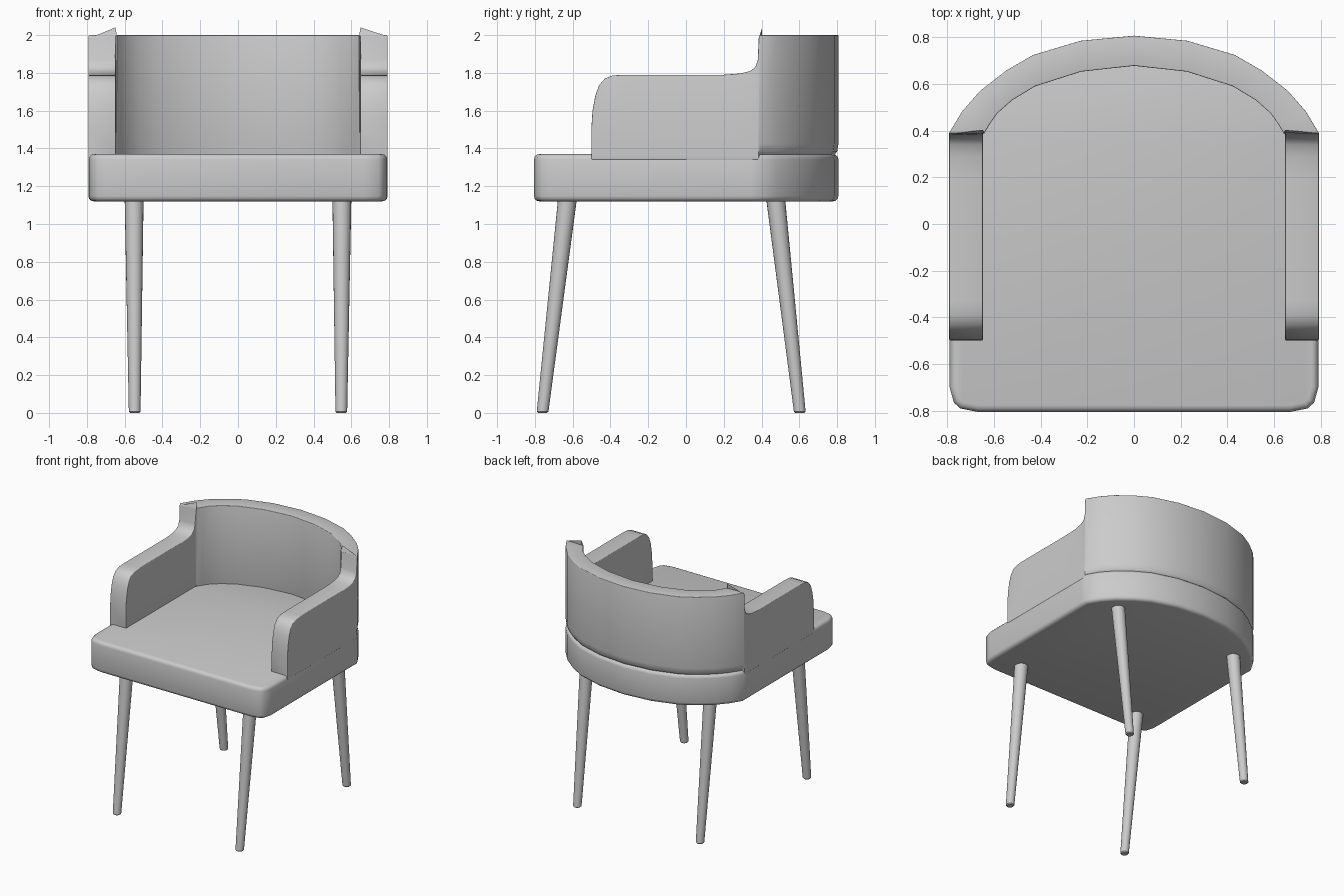
import bpy, bmesh, math
from mathutils import Vector

if "Cube" in bpy.data.objects:
    bpy.data.objects.remove(bpy.data.objects["Cube"])


def loft(name, rings, closed_path=False, bevel=0.0, segs=3, limit=50):
    """Join equal-length rings with quads, cap both ends, round the sharp edges."""
    bm = bmesh.new()
    rows = [[bm.verts.new(p) for p in r] for r in rings]
    n = len(rows[0])
    for a, b in zip(rows, rows[1:]):
        for i in range(n):
            j = (i + 1) % n
            bm.faces.new((a[i], a[j], b[j], b[i]))
    bm.faces.new(rows[0])
    bm.faces.new(rows[-1])
    bmesh.ops.recalc_face_normals(bm, faces=bm.faces)
    if bevel:
        sharp = [e for e in bm.edges if e.calc_face_angle(0) > math.radians(limit)]
        bmesh.ops.bevel(bm, geom=sharp, offset=bevel, segments=segs, profile=0.5,
                        affect='EDGES', clamp_overlap=True)
    mesh = bpy.data.meshes.new(name)
    bm.to_mesh(mesh)
    bm.free()
    obj = bpy.data.objects.new(name, mesh)
    bpy.context.collection.objects.link(obj)
    bpy.ops.object.select_all(action='DESELECT')
    obj.select_set(True)
    bpy.context.view_layer.objects.active = obj
    bpy.ops.object.shade_smooth_by_angle(angle=math.radians(40))
    return obj


# Plan curves of the rounded back, right side to centre
outer_arc = [(0.792, 0.39), (0.737, 0.482), (0.66, 0.57), (0.547, 0.658),
             (0.433, 0.724), (0.23, 0.785), (0, 0.807)]
inner_arc = [(0.64, 0.39), (0.617, 0.43), (0.585, 0.475), (0.523, 0.53),
             (0.424, 0.59), (0.227, 0.653), (0, 0.678)]

# Seat cushion
half = [(0.67, -0.805), (0.745, -0.79), (0.772, -0.765), (0.79, -0.70), (0.79, 0.34)] + outer_arc
outline = half + [(-x, y) for x, y in half[-2::-1]]
loft("seat", [[(x, y, z) for x, y in outline] for z in (1.12, 1.37)], bevel=0.028)

# Wrap-around arms and back: top edge (y, z) of the arm, then the back arc
arm_top = [(-0.5, 1.52), (-0.495, 1.60), (-0.48, 1.68), (-0.46, 1.735), (-0.43, 1.77),
           (-0.39, 1.786), (-0.33, 1.79), (0.2, 1.79), (0.29, 1.797), (0.34, 1.81),
           (0.367, 1.83), (0.38, 1.87), (0.385, 1.985)]
stations = [((0.792, y), (0.648, y), z, 1.34, 0.0) for y, z in arm_top]
stations += [(o, i, 2.0, 1.365, 0.022) for o, i in zip(outer_arc, inner_arc)]
stations += [((-o[0], o[1]), (-i[0], i[1]), z, b, t) for o, i, z, b, t in stations[-2::-1]]
rings = []
for o, i, z, b, tuck in stations:
    ov, iv = Vector(o), Vector(i)
    low = ov + (iv - ov).normalized() * tuck      # tucked seam above the seat
    rings.append([(*low, b), (*ov.lerp(low, 0.3), b + 0.02), (*ov, b + 0.06), (*ov, z),
                  (*iv, z), (*iv, b)])
loft("arms_and_back", rings, bevel=0.014)


# Splayed tapered legs
def leg(name, top, bottom):
    top, bottom = Vector(top), Vector(bottom)
    rings = []
    for t, r in ((0, 0.024), (0.006, 0.031), (1, 0.05)):
        c = bottom.lerp(top, t)
        rings.append([(c.x + r * math.cos(a * math.tau / 20),
                       c.y + r * math.sin(a * math.tau / 20), c.z) for a in range(20)])
    loft(name, rings)


for side, s in (("left", -1), ("right", 1)):
    leg("front_leg_" + side, (s * 0.55, -0.628, 1.13), (s * 0.547, -0.76, 0))
    leg("back_leg_" + side, (s * 0.55, 0.475, 1.13), (s * 0.547, 0.603, 0))
